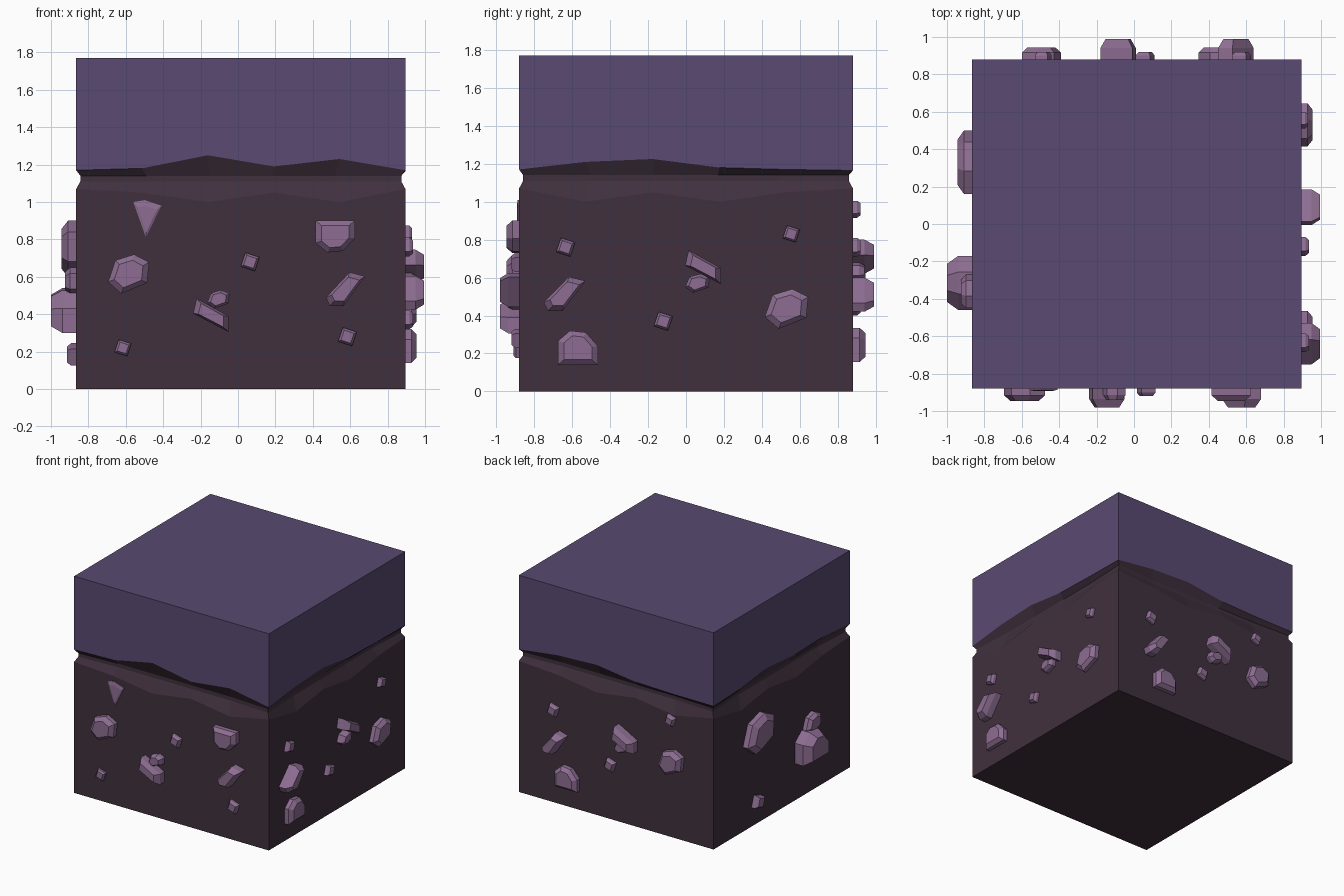
import bpy, bmesh, math
from mathutils import Vector

if "Cube" in bpy.data.objects:
    bpy.data.objects.remove(bpy.data.objects["Cube"])

CX, HALF, TOP = 0.015, 0.88, 1.77


def material(name, rgb):
    m = bpy.data.materials.new(name)
    m.diffuse_color = (*rgb, 1)
    m.use_nodes = True
    m.node_tree.nodes["Principled BSDF"].inputs["Base Color"].default_value = m.diffuse_color
    return m


EARTH = material("earth", (0.051, 0.030, 0.048))
TURF = material("turf", (0.100, 0.067, 0.165))
STONE = material("stone", (0.270, 0.155, 0.290))


def finish(bm, name, mat):
    bmesh.ops.recalc_face_normals(bm, faces=bm.faces)
    me = bpy.data.meshes.new(name)
    bm.to_mesh(me)
    bm.free()
    me.materials.append(mat)
    bpy.context.collection.objects.link(bpy.data.objects.new(name, me))


def loft(bm, rings, cap_first=False, cap_last=False):
    loops = [[bm.verts.new(p) for p in r] for r in rings]
    n = len(loops[0])
    for a, b in zip(loops, loops[1:]):
        for i in range(n):
            j = (i + 1) % n
            bm.faces.new((a[i], a[j], b[j], b[i]))
    if cap_first:
        bm.faces.new(loops[0])
    if cap_last:
        bm.faces.new(loops[-1])


def on_side(side, u, v, out=0.0):
    """Point on a side face: 0 front, 1 right, 2 back, 3 left."""
    a = side * math.pi / 2
    d = HALF + out
    return Vector((CX + u * math.cos(a) + d * math.sin(a),
                   u * math.sin(a) - d * math.cos(a), v))


def ring(heights, insets):
    """Square ring, five segments per side."""
    pts = []
    for k in range(20):
        p = on_side(k // 5, -HALF + (k % 5) * HALF * 0.4, heights[k])
        s = 1 - insets[k] / HALF
        pts.append(Vector((CX + (p.x - CX) * s, p.y * s, p.z)))
    return pts


# Wavy lower edge of the turf, going round front, right, back, left
LIP = [1.17, 1.18, 1.25, 1.19, 1.23,
       1.17, 1.21, 1.225, 1.18, 1.17,
       1.165, 1.21, 1.225, 1.18, 1.17,
       1.17, 1.18, 1.22, 1.19, 1.20]
ZERO = [0] * 20
lip = ring(LIP, ZERO)

# Earth block with the pinched neck under the turf
shoulder = [1.07 if k % 5 == 0 else 1.00 + 0.05 * (k % 2) for k in range(20)]
neck = [0.022 if k % 5 == 0 else 0.04 for k in range(20)]
bm = bmesh.new()
loft(bm, [ring(ZERO, ZERO), ring(shoulder, ZERO), ring([1.11] * 20, neck),
          ring([1.14] * 20, neck), lip], cap_first=True)
finish(bm, "earth_block", EARTH)

# Turf cap
bm = bmesh.new()
loft(bm, [lip, ring([TOP] * 20, ZERO)], cap_last=True)
finish(bm, "turf_cap", TURF)

# Stone outlines, each filling a -1..1 square
SHAPES = {
    "lump": [(-1, -.4), (-.64, .7), (.27, 1), (1, .6), (.9, -.45), (-.36, -1)],
    "slab": [(-1, 1), (1, 1), (1, -.1), (.4, -.9), (-.4, -1), (-1, -.4)],
    "shard": [(-1, -.5), (.2, 1), (1, .75), (-.1, -1), (-.8, -1)],
    "wedge": [(-1, .1), (-.8, 1), (1, -.05), (1, -1)],
    "pebble": [(-1, -.5), (-.5, 1), (1, .5), (.5, -1)],
    "chip": [(-1, .9), (-.2, 1), (1, .7), (-.1, -1)],
}


def stone(bm, side, shape, u, v, w, h, depth):
    pts = [(x * w / 2, y * h / 2) for x, y in SHAPES[shape]]

    def layer(scale, out):
        return [on_side(side, u + x * scale, v + y * scale, out) for x, y in pts]
    loft(bm, [layer(1, -0.04), layer(1, depth * 0.55), layer(0.7, depth)], True, True)


# Stones per side: shape, across, height, width, tall, depth (negative flips)
STONES = {
    "front_stones": [
        ("chip", -.50, .91, .15, .20, .012), ("lump", -.60, .615, .22, .21, .065),
        ("pebble", -.63, .22, .09, .09, .03), ("wedge", -.16, .395, .19, .18, .10),
        ("lump", -.12, .48, .12, .10, .06), ("pebble", .05, .68, .10, .10, .04),
        ("slab", .505, .815, .21, .17, .065), ("shard", .56, .535, .21, .18, .10),
        ("pebble", .57, .28, .10, .10, .04)],
    "right_stones": [
        ("pebble", -.635, .76, .10, .10, .04), ("shard", -.64, .515, .22, .18, .10),
        ("slab", -.57, .23, .21, -.18, .06), ("wedge", .09, .655, .19, .18, .10),
        ("lump", .06, .57, .13, .10, .06), ("pebble", -.12, .37, .10, .10, .04),
        ("lump", .53, .435, .23, .21, .06), ("pebble", .555, .83, .09, .09, .035)],
    "back_stones": [
        ("pebble", -.56, .76, .10, .10, .04), ("shard", -.53, .51, .19, .18, .11),
        ("slab", -.43, .245, .20, -.18, .065), ("wedge", .10, .71, .19, .18, .11),
        ("lump", .07, .63, .13, .10, .06), ("pebble", -.045, .45, .10, .10, .04),
        ("lump", .51, .62, .21, .21, .065), ("pebble", .50, .96, .09, .09, .04)],
    "left_stones": [
        ("lump", -.33, .75, .34, .30, .08), ("slab", .315, .42, .29, -.24, .135),
        ("lump", .36, .57, .18, .16, .06), ("pebble", -.33, .185, .12, .12, .05)],
}
for side, (name, items) in enumerate(STONES.items()):
    bm = bmesh.new()
    for it in items:
        stone(bm, side, *it)
    finish(bm, name, STONE)
